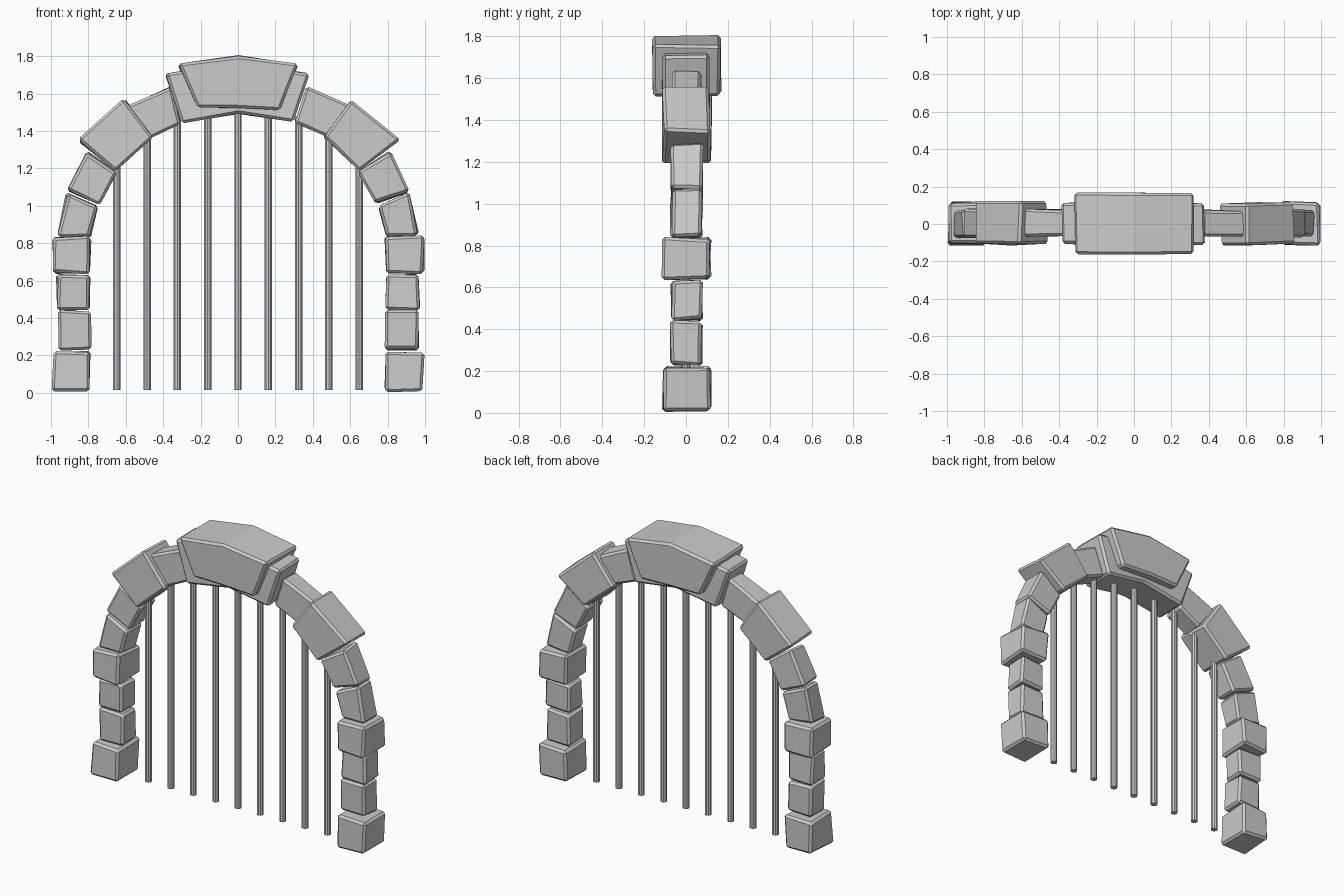
import bpy, bmesh, random

if "Cube" in bpy.data.objects:
    bpy.data.objects.remove(bpy.data.objects["Cube"])

random.seed(4)


def stone(name, pts, y0, y1, jitter=0.008, bevel=0.014):
    """Chiselled block: an xz outline extruded along y, roughened and bevelled."""
    bm = bmesh.new()
    j = lambda: random.uniform(-jitter, jitter)
    rings = [[bm.verts.new((x + j(), y + j(), max(z + j(), 0.0))) for x, z in pts]
             for y in (y0, y1)]
    n = len(pts)
    bm.faces.new(rings[0])
    bm.faces.new(rings[1][::-1])
    for i in range(n):
        k = (i + 1) % n
        bm.faces.new((rings[0][k], rings[0][i], rings[1][i], rings[1][k]))
    bmesh.ops.recalc_face_normals(bm, faces=bm.faces)
    me = bpy.data.meshes.new(name)
    bm.to_mesh(me)
    bm.free()
    ob = bpy.data.objects.new(name, me)
    bpy.context.collection.objects.link(ob)
    mod = ob.modifiers.new("chamfer", 'BEVEL')
    mod.width = bevel
    mod.segments = 1
    mod.limit_method = 'ANGLE'


def box(x0, x1, z0, z1):
    return [(x0, z0), (x1, z0), (x1, z1), (x0, z1)]


# half arch, right side: (name, outline, half depth)
THIN, WIDE = 0.073, 0.113
half = [
    ("base_stone", box(0.79, 0.992, 0.01, 0.22), WIDE),
    ("pillar_stone_low", box(0.79, 0.962, 0.23, 0.438), THIN),
    ("pillar_stone_high", box(0.79, 0.968, 0.446, 0.632), THIN),
    ("band_stone", box(0.79, 0.992, 0.64, 0.836), WIDE),
    ("arch_stone_1", [(0.79, 0.83), (0.965, 0.84), (0.915, 1.07), (0.745, 1.00)], THIN),
    ("arch_stone_2", [(0.735, 1.01), (0.91, 1.08), (0.815, 1.29), (0.645, 1.18)], THIN),
    ("shoulder_stone", [(0.655, 1.19), (0.862, 1.35), (0.61, 1.57), (0.455, 1.365)], WIDE),
    ("arch_stone_3", [(0.48, 1.365), (0.60, 1.53), (0.36, 1.64), (0.30, 1.445)], THIN),
]
for side, s in (("left", -1), ("right", 1)):
    for name, pts, d in half:
        stone(f"{name}_{side}", [(s * x, z) for x, z in pts], -d + 0.003, d + 0.003)

# crown block and the protruding keystone
stone("crown_block", [(-0.30, 1.445), (0, 1.49), (0.30, 1.445), (0.38, 1.705),
                      (0, 1.77), (-0.39, 1.705)], -0.11, 0.11, 0.005)
stone("keystone", [(-0.215, 1.525), (0, 1.52), (0.22, 1.51), (0.32, 1.76),
                   (0, 1.805), (-0.32, 1.76)], -0.162, 0.166, 0.005)

# upright bars, tops buried in the arch
tops = [1.51, 1.50, 1.48, 1.40, 1.22]
for i in range(-4, 5):
    z0, z1 = 0.015, tops[abs(i)]
    bpy.ops.mesh.primitive_cylinder_add(vertices=10, radius=0.021, depth=z1 - z0,
                                        location=(i * 0.162, 0, (z0 + z1) / 2))
    bpy.context.object.name = f"gate_bar_{i + 5}"
